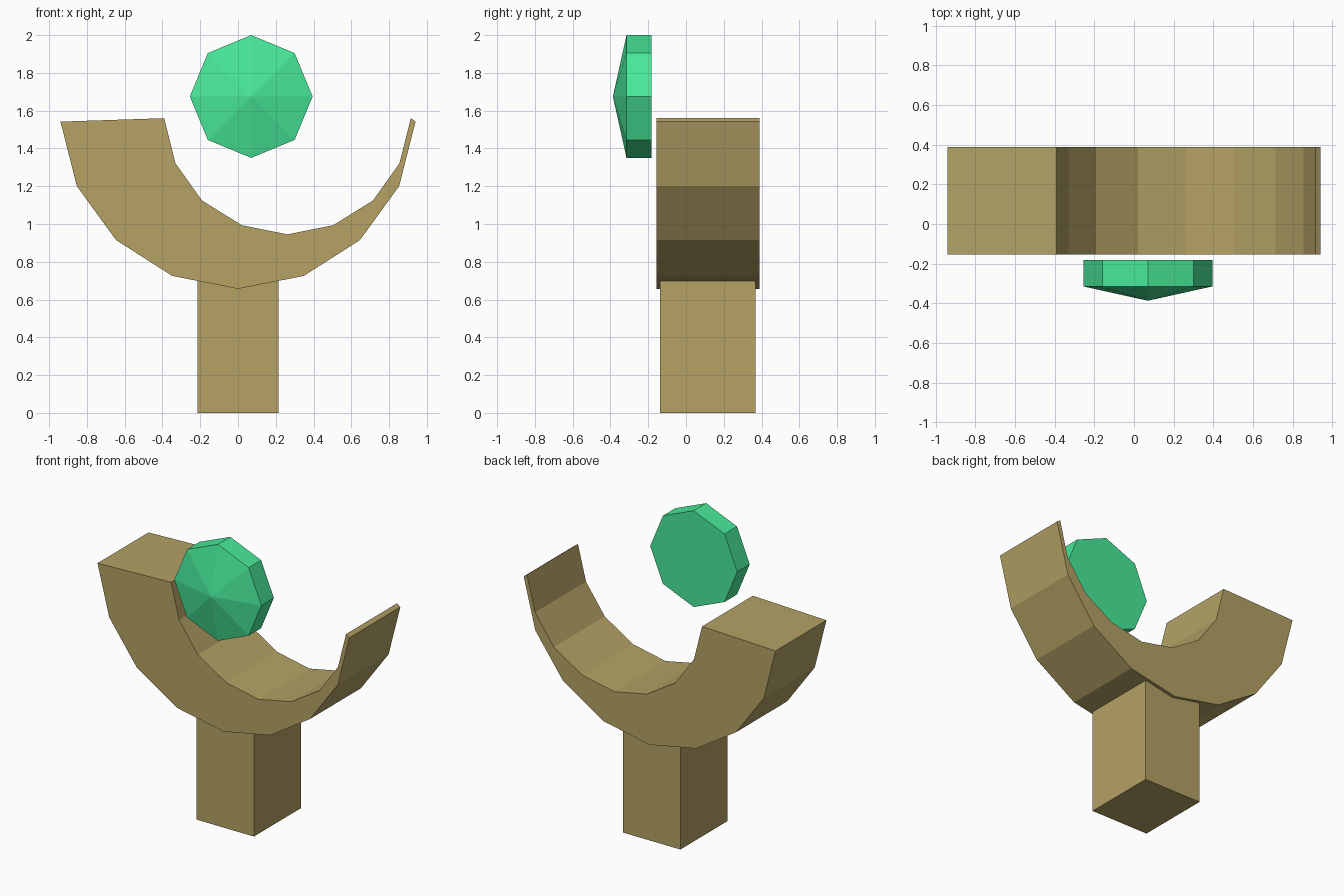
import bpy, bmesh, math

if "Cube" in bpy.data.objects:
    bpy.data.objects.remove(bpy.data.objects["Cube"])


def material(name, rgb):
    m = bpy.data.materials.new(name)
    m.diffuse_color = (*rgb, 1)
    m.use_nodes = True
    m.node_tree.nodes["Principled BSDF"].inputs["Base Color"].default_value = m.diffuse_color
    return m


def make_object(name, bm, mat):
    bmesh.ops.recalc_face_normals(bm, faces=bm.faces)
    me = bpy.data.meshes.new(name)
    bm.to_mesh(me)
    bm.free()
    me.materials.append(mat)
    ob = bpy.data.objects.new(name, me)
    bpy.context.collection.objects.link(ob)
    return ob


def prism(bm, outline, y0, y1):
    """Extrude an x-z outline from y0 to y1, returning the face at y0."""
    front = [bm.verts.new((x, y0, z)) for x, z in outline]
    back = [bm.verts.new((x, y1, z)) for x, z in outline]
    n = len(outline)
    for i in range(n):
        j = (i + 1) % n
        bm.faces.new((front[i], front[j], back[j], back[i]))
    bm.faces.new(back)
    return bm.faces.new(front)


def symmetric_arc(half, centre):
    """Mirror the right half of an arc (bottom point first) about x = centre."""
    left = [(centre - x, z) for x, z in reversed(half[1:])]
    return left + [(centre + x, z) for x, z in half]


gold = material("tan", (0.46, 0.36, 0.13))
green = material("green", (0.065, 0.82, 0.32))

# Crescent cradle: outer arc and off-centre inner arc
outer = symmetric_arc([(0, 0.657), (0.348, 0.725), (0.646, 0.915), (0.853, 1.2), (0.94, 1.542)], 0)
inner = symmetric_arc([(0, 0.945), (0.243, 0.994), (0.453, 1.125), (0.593, 1.322), (0.653, 1.56)], 0.262)
bm = bmesh.new()
prism(bm, outer + inner[::-1], -0.155, 0.388)
make_object("crescent_cradle", bm, gold)

# Square post, its top sunk into the cradle
bm = bmesh.new()
prism(bm, [(-0.215, 0), (0.215, 0), (0.215, 0.7), (-0.215, 0.7)], -0.138, 0.367)
make_object("post", bm, gold)

# Octagonal gem with a shallow pointed front and flat back
gem_x, gem_z, r = 0.07, 1.675, 0.325
ring = [(gem_x + r * math.cos(i * math.pi / 4), gem_z + r * math.sin(i * math.pi / 4)) for i in range(8)]
bm = bmesh.new()
cap = prism(bm, ring, -0.315, -0.182)
tip = bmesh.ops.poke(bm, faces=[cap])["verts"][0]
tip.co.y = -0.387
make_object("gem", bm, green)
